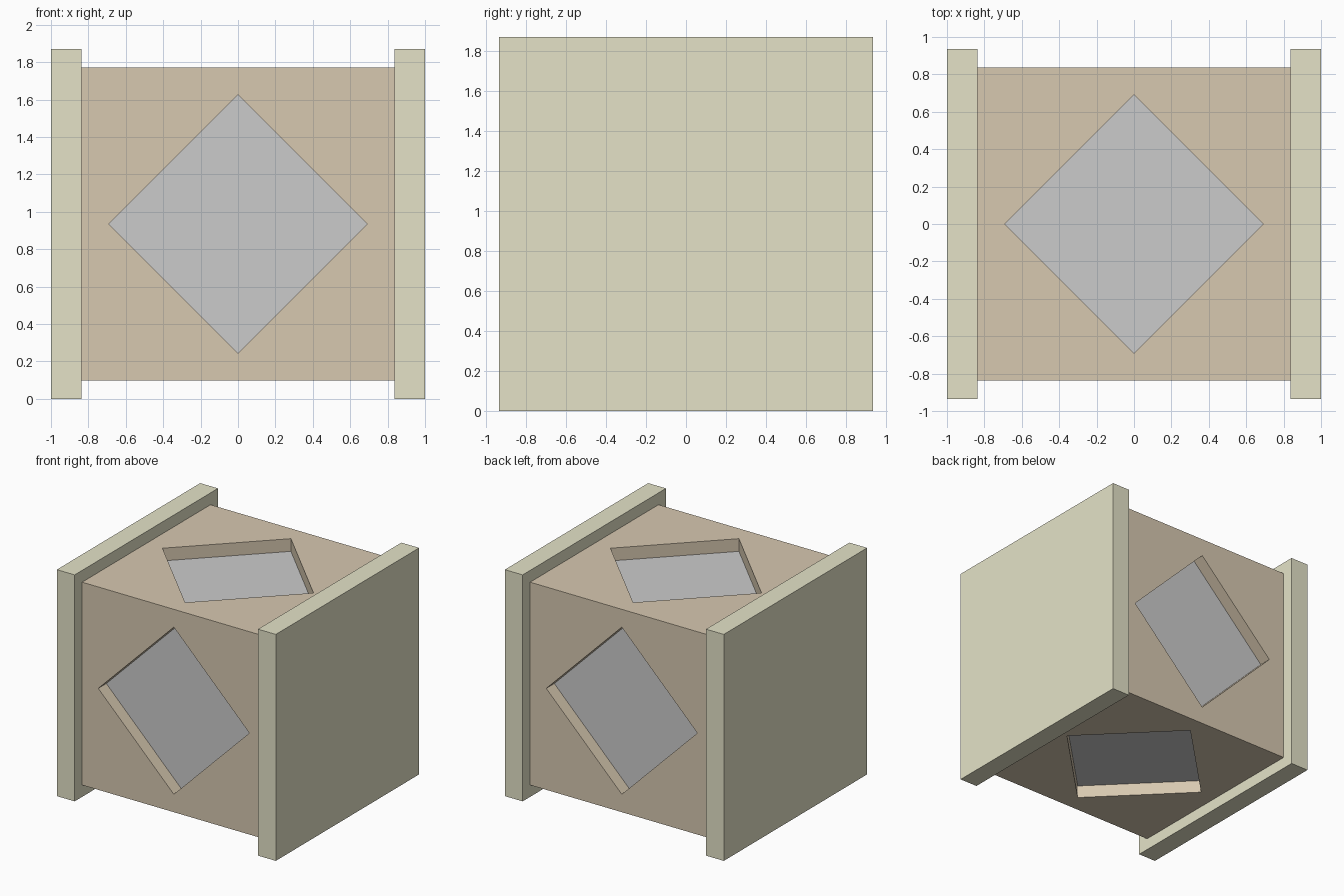
import bpy, bmesh, math
from mathutils import Matrix, Vector

if "Cube" in bpy.data.objects:
    bpy.data.objects.remove(bpy.data.objects["Cube"])

MID = 0.935      # height of the centre
PLATE = 0.935    # half side of the end plates
CORE = 0.8375    # half side of the core block
DIAMOND = 0.69   # half diagonal of the recesses
DEPTH = 0.105    # visible recess depth
THICK = 0.05     # thickness of the grey panels


def material(name, rgb):
    mat = bpy.data.materials.new(name)
    mat.diffuse_color = (*rgb, 1)
    mat.use_nodes = True
    mat.node_tree.nodes["Principled BSDF"].inputs["Base Color"].default_value = mat.diffuse_color
    return mat


def add_object(name, bm, mat=None):
    bmesh.ops.recalc_face_normals(bm, faces=bm.faces)
    mesh = bpy.data.meshes.new(name)
    bm.to_mesh(mesh)
    bm.free()
    obj = bpy.data.objects.new(name, mesh)
    bpy.context.collection.objects.link(obj)
    if mat:
        mesh.materials.append(mat)
    return obj


def box(name, centre, size, mat):
    bm = bmesh.new()
    bmesh.ops.create_cube(bm, size=1, matrix=Matrix.Translation(centre) @ Matrix.Diagonal((*size, 1)))
    return add_object(name, bm, mat)


def diamonds(name, inner, outer):
    # Four diamond prisms facing top, front, bottom and back
    bm = bmesh.new()
    for i in range(4):
        place = (Matrix.Translation((0, 0, MID)) @ Matrix.Rotation(i * math.pi / 2, 4, 'X')
                 @ Matrix.Translation((0, 0, (inner + outer) / 2)))
        bmesh.ops.create_cone(bm, cap_ends=True, segments=4, radius1=DIAMOND, radius2=DIAMOND,
                              depth=outer - inner, matrix=place)
    return add_object(name, bm)


olive = material("olive", (0.78, 0.765, 0.575))
brown = material("brown", (0.68, 0.58, 0.435))

# End plates
for side, name in ((-1, "left_plate"), (1, "right_plate")):
    box(name, Vector((side * 0.91875, 0, MID)), (0.1625, 2 * PLATE, 2 * PLATE), olive)

# Core block with a diamond recess on each open side
core = box("core_block", Vector((0, 0, MID)), (2 * CORE, 2 * CORE, 2 * CORE), brown)
cutter = diamonds("recess_cutter", CORE - DEPTH - THICK, CORE + 0.05)
cutter.hide_render = True
cut = core.modifiers.new("recesses", 'BOOLEAN')
cut.operation = 'DIFFERENCE'
cut.solver = 'EXACT'
cut.object = cutter
bpy.context.view_layer.objects.active = core
bpy.ops.object.modifier_apply(modifier=cut.name)
bpy.data.objects.remove(cutter)

# Grey panels set in the recesses
diamonds("diamond_panels", CORE - DEPTH - THICK, CORE - DEPTH)
